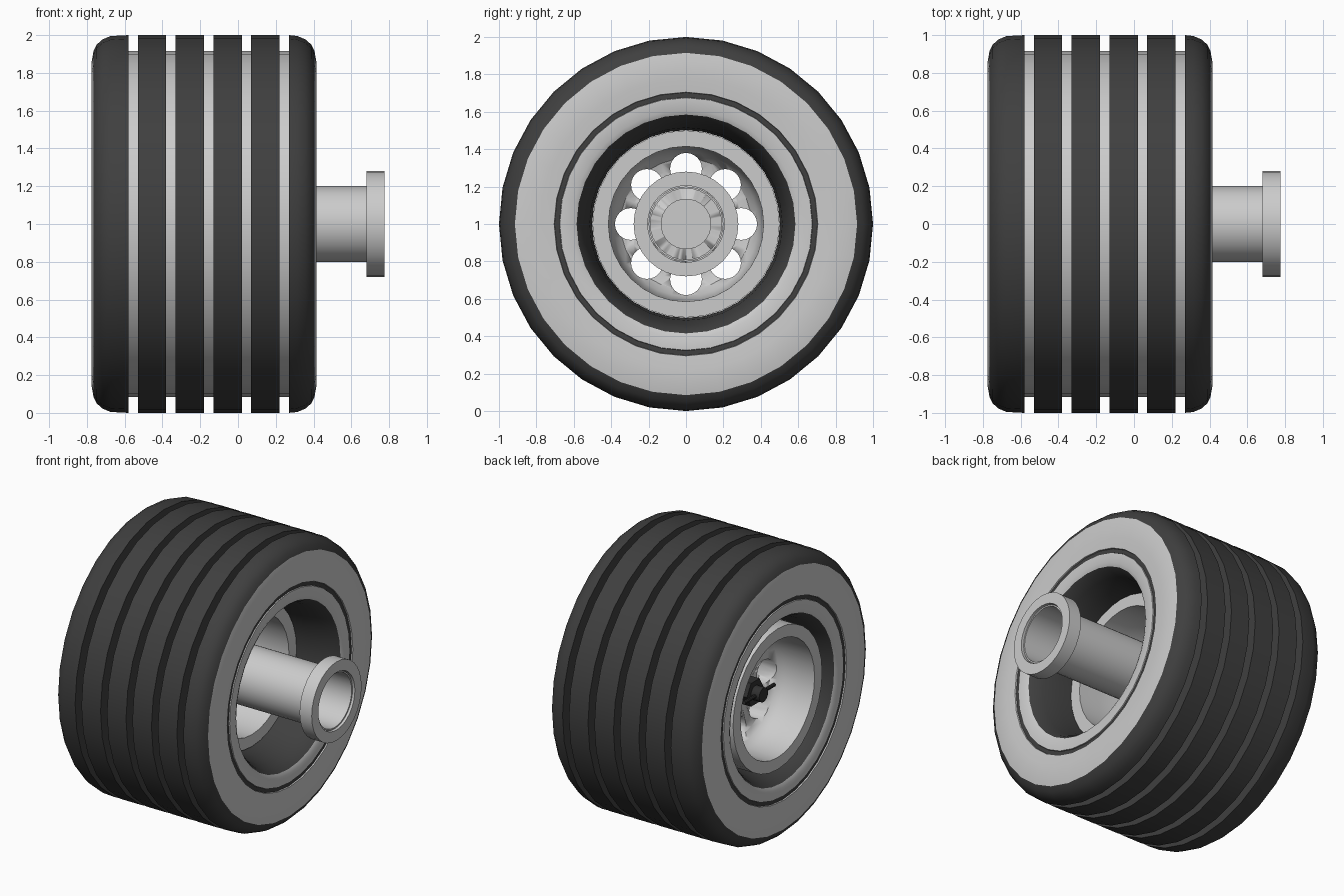
import bpy, bmesh, math
from mathutils import Matrix

if "Cube" in bpy.data.objects:
    bpy.data.objects.remove(bpy.data.objects["Cube"])

MID = -0.18   # centre plane of the tyre along x
AXLE = 1.0    # axle height


def material(name, v):
    m = bpy.data.materials.new(name)
    m.diffuse_color = (v, v, v, 1)
    m.use_nodes = True
    m.node_tree.nodes["Principled BSDF"].inputs["Base Color"].default_value = m.diffuse_color
    return m


RUBBER = material("dark_rubber", 0.05)
STEEL = material("dark_steel", 0.03)


def finish(bm, name, mat=None):
    bmesh.ops.recalc_face_normals(bm, faces=bm.faces)
    me = bpy.data.meshes.new(name)
    bm.to_mesh(me)
    bm.free()
    ob = bpy.data.objects.new(name, me)
    bpy.context.collection.objects.link(ob)
    if mat:
        me.materials.append(mat)
    bpy.ops.object.select_all(action='DESELECT')
    ob.select_set(True)
    bpy.context.view_layer.objects.active = ob
    bpy.ops.object.shade_smooth_by_angle(angle=math.radians(32))
    return ob


def lathe(name, profile, mat=None, n=32, closed=True):
    """Spin (x, radius) points around the axle."""
    bm = bmesh.new()
    rings = []
    for x, r in profile:
        if r < 1e-5:
            rings.append([bm.verts.new((x, 0, AXLE))] * n)
        else:
            rings.append([bm.verts.new((x, r * math.sin(2 * math.pi * i / n),
                                        AXLE + r * math.cos(2 * math.pi * i / n)))
                          for i in range(n)])
    for k in range(len(rings) if closed else len(rings) - 1):
        a, b = rings[k], rings[(k + 1) % len(rings)]
        for i in range(n):
            j = (i + 1) % n
            vs = list(dict.fromkeys([a[i], a[j], b[j], b[i]]))
            if len(vs) > 2:
                bm.faces.new(vs)
    return finish(bm, name, mat)


def mirrored(profile):
    return [(2 * MID - x, r) for x, r in reversed(profile)]


def bar(name, centre, radius, length, sides, axis, mat=None):
    bm = bmesh.new()
    rot = Matrix.Rotation(math.pi / 2, 4, axis)
    bmesh.ops.create_cone(bm, cap_ends=True, segments=sides, radius1=radius,
                          radius2=radius, depth=length,
                          matrix=Matrix.Translation(centre) @ rot)
    return finish(bm, name, mat)


# Grey tyre body with bulging sidewalls
side = [(0.38, 0.6), (0.395, 0.585), (0.407, 0.61), (0.407, 0.675), (0.395, 0.677),
        (0.395, 0.703), (0.409, 0.705), (0.415, 0.78), (0.415, 0.86), (0.405, 0.915)]
lathe("tyre_body", side + mirrored(side))

# Dark shoulders and dark circle on each sidewall
shoulder = [(0.27, 0.9), (0.27, 1.0), (0.315, 0.995), (0.357, 0.977),
            (0.388, 0.95), (0.405, 0.915), (0.39, 0.9)]
stripe = [(0.38, 0.677), (0.4, 0.677), (0.4, 0.703), (0.38, 0.703)]
for label, f in (("inner", list), ("outer", mirrored)):
    s = f(shoulder)
    if label == "outer":   # this shoulder is a little wider
        s = [(-0.58, r) if abs(x + 0.63) < 1e-4 else (x, r) for x, r in s]
    lathe(label + "_shoulder", s, RUBBER)
    lathe(label + "_sidewall_stripe", f(stripe), RUBBER)

# Four dark tread bands
for i in range(4):
    x = -0.53 + 0.2 * i
    lathe(f"tread_band_{i + 1}", [(x, 0.9), (x, 1), (x + 0.15, 1), (x + 0.15, 0.9)], RUBBER)

# Dark bore of the tyre, flared at both ends
bore = [(0.05, 0.502), (0.2, 0.515), (0.31, 0.54), (0.37, 0.565), (0.395, 0.585)]
lathe("tyre_bore", mirrored(bore) + bore, RUBBER, closed=False)

# Rim: flat lips, concave bowls on both sides, central web
rim = lathe("rim", [(-0.72, 0.5), (-0.72, 0.415), (-0.6, 0.413), (-0.51, 0.405),
                    (-0.45, 0.385), (-0.42, 0.35), (-0.41, 0.3), (-0.41, 0),
                    (-0.35, 0), (-0.35, 0.3), (-0.335, 0.35), (-0.29, 0.385),
                    (-0.2, 0.405), (-0.05, 0.413), (0.11, 0.415), (0.11, 0.5)])

# Eight round holes through the web
bm = bmesh.new()
for i in range(8):
    a = i * math.pi / 4
    c = (-0.38, 0.295 * math.sin(a), AXLE + 0.295 * math.cos(a))
    bmesh.ops.create_cone(bm, cap_ends=True, segments=24, radius1=0.085, radius2=0.085,
                          depth=0.3, matrix=Matrix.Translation(c) @ Matrix.Rotation(math.pi / 2, 4, 'Y'))
cutter = finish(bm, "hole_cutter")
mod = rim.modifiers.new("holes", 'BOOLEAN')
mod.operation = 'DIFFERENCE'
mod.solver = 'EXACT'
mod.object = cutter
bpy.context.view_layer.objects.active = rim
bpy.ops.object.modifier_apply(modifier=mod.name)
bpy.data.objects.remove(cutter)

# Hollow axle tube with end flange, and a boss at its inner end
lathe("axle_tube", [(-0.36, 0.2), (0.76, 0.2), (0.76, 0.19), (-0.36, 0.19)])
lathe("axle_flange", [(0.68, 0.205), (0.68, 0.28), (0.775, 0.28), (0.775, 0.205)])
lathe("hub_boss", [(-0.36, 0), (-0.36, 0.135), (-0.33, 0.135), (-0.33, 0)], closed=False)

# Dark hub nut, stud and locking pin
bar("hub_nut", (-0.475, 0, AXLE), 0.095, 0.14, 6, 'Y', STEEL)
bar("hub_stud", (-0.51, 0, AXLE), 0.05, 0.2, 16, 'Y', STEEL)
bar("locking_pin", (-0.575, 0, AXLE), 0.013, 0.34, 10, 'X', STEEL)
